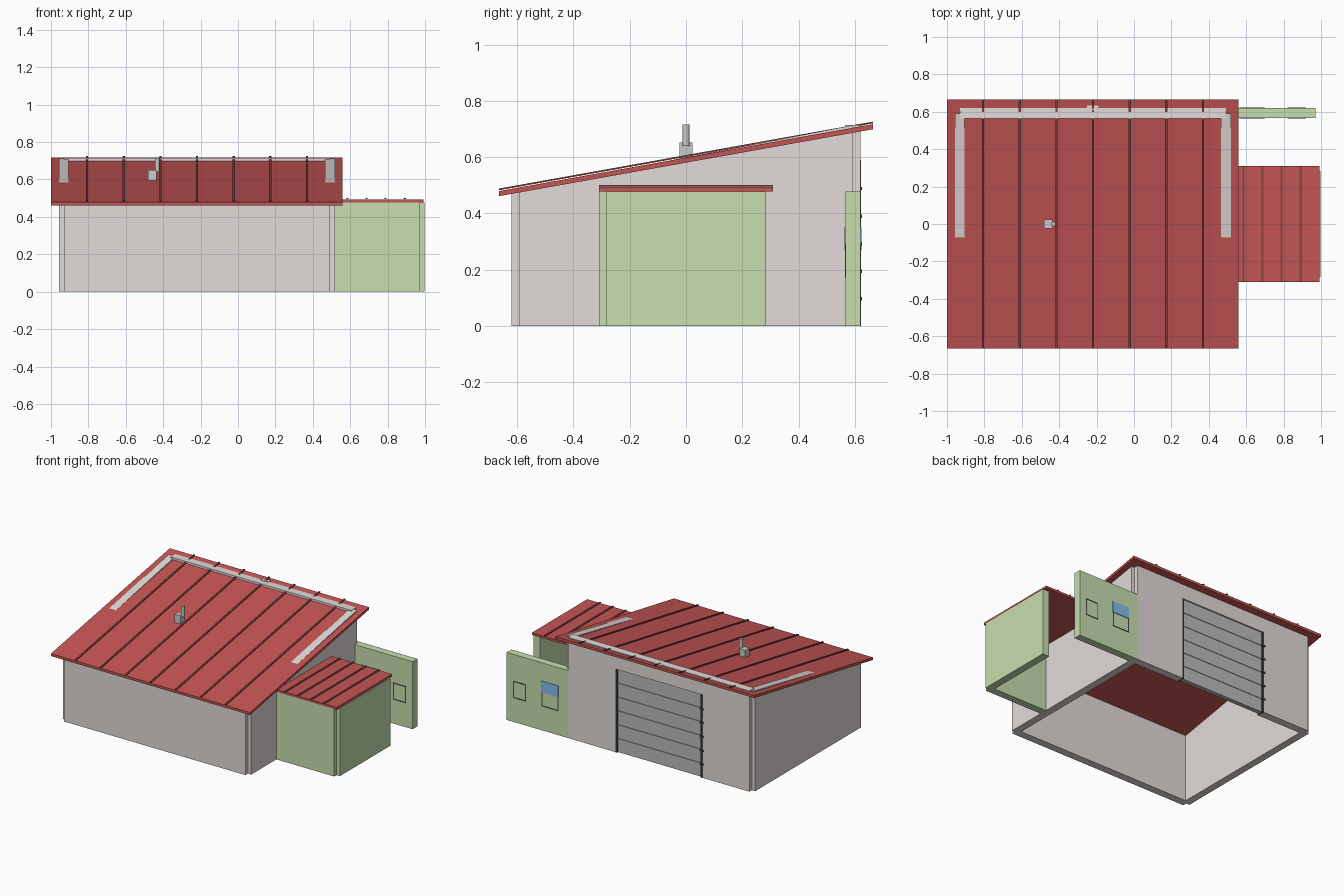
import bpy

if "Cube" in bpy.data.objects:
    bpy.data.objects.remove(bpy.data.objects["Cube"])

def mat(name, r, g, b):
    m = bpy.data.materials.new(name)
    m.diffuse_color = (r, g, b, 1)
    m.use_nodes = True
    m.node_tree.nodes["Principled BSDF"].inputs["Base Color"].default_value = m.diffuse_color
    return m

WALL = mat("plaster", 0.76, 0.71, 0.69)
GREEN = mat("green_paint", 0.58, 0.73, 0.43)
RED = mat("red_metal", 0.56, 0.09, 0.09)
DARK_RED = mat("dark_red_seam", 0.25, 0.05, 0.05)
DARK = mat("dark_trim", 0.06, 0.06, 0.06)
BLUE = mat("blue_glass", 0.25, 0.5, 0.85)
DOOR = mat("door_grey", 0.5, 0.5, 0.5)

def extrude_x(name, profile, x0, x1, m=None):
    """Prism: a (y, z) profile swept from x0 to x1 (profile counter-clockwise seen from +x)."""
    n = len(profile)
    verts = [(x, y, z) for x in (x0, x1) for y, z in profile]
    faces = [tuple(range(n))[::-1], tuple(range(n, 2 * n))]
    faces += [(i, (i + 1) % n, n + (i + 1) % n, n + i) for i in range(n)]
    me = bpy.data.meshes.new(name)
    me.from_pydata(verts, [], faces)
    ob = bpy.data.objects.new(name, me)
    bpy.context.collection.objects.link(ob)
    if m:
        me.materials.append(m)
    return ob

def box(name, x0, x1, y0, y1, z0, z1, m=None):
    return extrude_x(name, [(y0, z0), (y1, z0), (y1, z1), (y0, z1)], x0, x1, m)

def sloped(name, x0, x1, z_front, z_back, thick, m):
    """Slab following the main roof pitch."""
    y = 0.665
    return extrude_x(name, [(-y, z_front), (y, z_back),
                            (y, z_back + thick), (-y, z_front + thick)], x0, x1, m)

# Main building walls; the tall back parts poke slightly through the roof
side = [(-0.592, 0), (0.592, 0), (0.592, 0.713), (-0.592, 0.485)]
extrude_x("left_wall", side, -0.957, -0.905, WALL)
extrude_x("right_wall", side, 0.465, 0.518, WALL)
box("front_wall", -0.93, 0.492, -0.62, -0.565, 0, 0.478, WALL)
box("back_wall_left", -0.93, -0.555, 0.565, 0.62, 0, 0.714, WALL)
box("back_wall_right", 0.113, 0.492, 0.565, 0.62, 0, 0.714, WALL)
box("door_lintel", -0.555, 0.113, 0.565, 0.62, 0.588, 0.714, WALL)
box("lintel_fixture", -0.25, -0.19, 0.61, 0.633, 0.695, 0.717, WALL)

# Main roof with floating standing seams
sloped("main_roof", -1.0, 0.56, 0.461, 0.699, 0.018, RED)
for i in range(7):
    x = -0.807 + 0.196 * i
    sloped(f"roof_seam_{i}", x - 0.006, x + 0.006, 0.482, 0.720, 0.006, DARK_RED)

# Sectional garage door, trims and hinges
for i in range(6):
    box(f"door_panel_{i}", -0.55, 0.108, 0.58, 0.612,
        0.098 * i + 0.001, 0.098 * (i + 1) - 0.002, DOOR)
for s, x in (("left", -0.556), ("right", 0.111)):
    box("door_trim_" + s, x - 0.006, x + 0.006, 0.57, 0.622, 0, 0.59, DARK)
for i in range(1, 6):
    box(f"hinge_{i}", -0.572, -0.545, 0.6, 0.626, 0.098 * i - 0.008, 0.098 * i + 0.004, DARK)

# Vent: square base and offset pipe
box("vent_base", -0.48, -0.435, -0.023, 0.023, 0.59, 0.652)
bpy.ops.mesh.primitive_cylinder_add(vertices=16, radius=0.0125, depth=0.075,
                                    location=(-0.432, 0, 0.6775))
bpy.context.object.name = "vent_pipe"
bpy.ops.object.shade_smooth_by_angle()

# Side annex, open at the back
box("annex_front_wall", 0.492, 0.971, -0.31, -0.257, 0, 0.478, GREEN)
box("annex_right_wall", 0.945, 0.998, -0.284, 0.284, 0, 0.478, GREEN)
box("annex_roof", 0.505, 0.991, -0.31, 0.31, 0.478, 0.494, RED)
for i in range(4):
    x = 0.585 + 0.102 * i
    box(f"annex_seam_{i}", x - 0.006, x + 0.006, -0.31, 0.31, 0.496, 0.501, DARK_RED)

# Free-standing panel beside the back wall, with two window frames
box("annex_back_panel", 0.492, 0.971, 0.567, 0.62, 0, 0.478, GREEN)

def frame(name, x0, x1, z0, z1, t=0.006):
    for part, a, b, c, d in (("left", x0, x0 + t, z0, z1), ("right", x1 - t, x1, z0, z1),
                             ("bottom", x0, x1, z0, z0 + t), ("top", x0, x1, z1 - t, z1)):
        box(f"{name}_{part}", a, b, 0.565, 0.622, c, d, DARK)

frame("window_a", 0.82, 0.92, 0.17, 0.29)
frame("window_b", 0.565, 0.695, 0.17, 0.35)
box("window_glass", 0.565, 0.70, 0.564, 0.624, 0.27, 0.35, BLUE)
